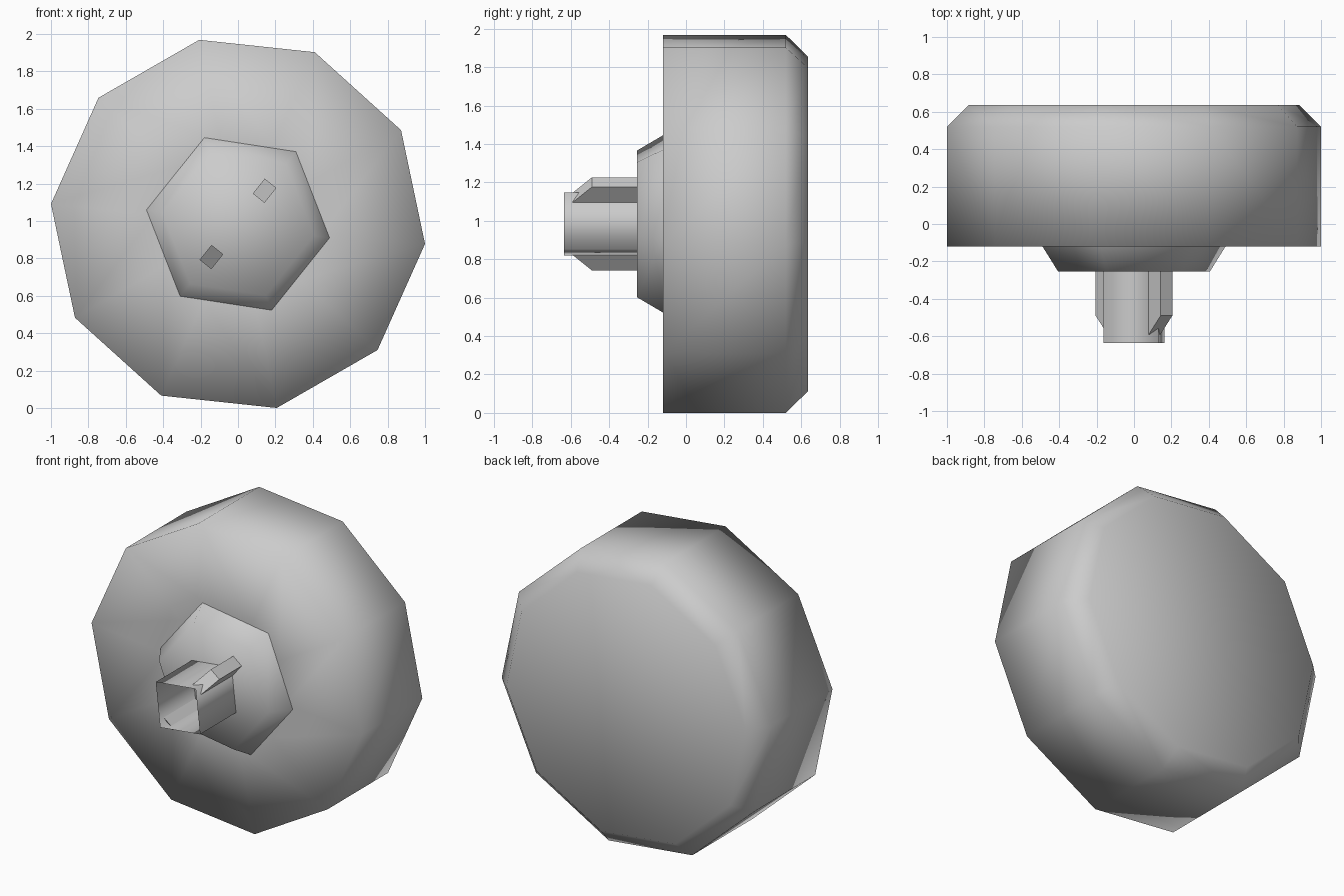
import bpy
import bmesh
from math import sin, cos, pi, radians

cube = bpy.data.objects.get("Cube")
if cube:
    bpy.data.objects.remove(cube)

CENTRE_Z = 0.984

grey = bpy.data.materials.new("plain grey")
grey.use_nodes = True
colour = (0.6, 0.6, 0.6, 1.0)
grey.diffuse_color = colour
grey.node_tree.nodes["Principled BSDF"].inputs["Base Color"].default_value = colour


def finish(name, bm, smooth):
    bmesh.ops.recalc_face_normals(bm, faces=bm.faces)
    for face in bm.faces:
        face.smooth = smooth
    mesh = bpy.data.meshes.new(name)
    bm.to_mesh(mesh)
    bm.free()
    mesh.materials.append(grey)
    obj = bpy.data.objects.new(name, mesh)
    bpy.context.collection.objects.link(obj)
    return obj


def turned(name, sides, angle, profile, cap_front=True, cap_back=True):
    """Loft regular polygons along y; profile is a list of (radius, y)."""
    bm = bmesh.new()
    rings = []
    for r, y in profile:
        turns = [radians(angle) + 2 * pi * i / sides for i in range(sides)]
        rings.append([bm.verts.new((r * cos(a), y, CENTRE_Z + r * sin(a))) for a in turns])
    for a, b in zip(rings, rings[1:]):
        for i in range(sides):
            j = (i + 1) % sides
            bm.faces.new((a[i], a[j], b[j], b[i]))
    if cap_front:
        bm.faces.new(rings[0])
    if cap_back:
        bm.faces.new(rings[-1])
    return finish(name, bm, True)


def rib(name, angle):
    """Flat blade with a slanted front end, standing out along a stem corner."""
    half = 0.04
    outline = [(0.176, -0.2), (0.278, -0.2), (0.278, -0.49), (0.176, -0.59)]
    c, s = cos(radians(angle)), sin(radians(angle))
    bm = bmesh.new()
    sides = []
    for w in (-half, half):
        sides.append([bm.verts.new((r * c - w * s, y, CENTRE_Z + r * s + w * c))
                      for r, y in outline])
    for i in range(4):
        j = (i + 1) % 4
        bm.faces.new((sides[0][i], sides[0][j], sides[1][j], sides[1][i]))
    for side in sides:
        bm.faces.new(side)
    return finish(name, bm, False)


# Ten-sided knob body with a bevelled back rim
turned("knob_body", 10, -6.1,
       [(0.45, -0.12), (1.0056, -0.12), (1.0056, 0.52), (0.89, 0.635)])

# Six-sided tapered collar
turned("collar", 6, -8.7, [(0.41, -0.255), (0.495, -0.12)], cap_back=False)

# Square hollow stem, open at the front
turned("stem", 4, 51.3, [(0.21, -0.635), (0.21, -0.255)], cap_front=False, cap_back=False)

# Key ribs on two opposite corners of the stem
rib("upper_rib", 51.3)
rib("lower_rib", 231.3)
